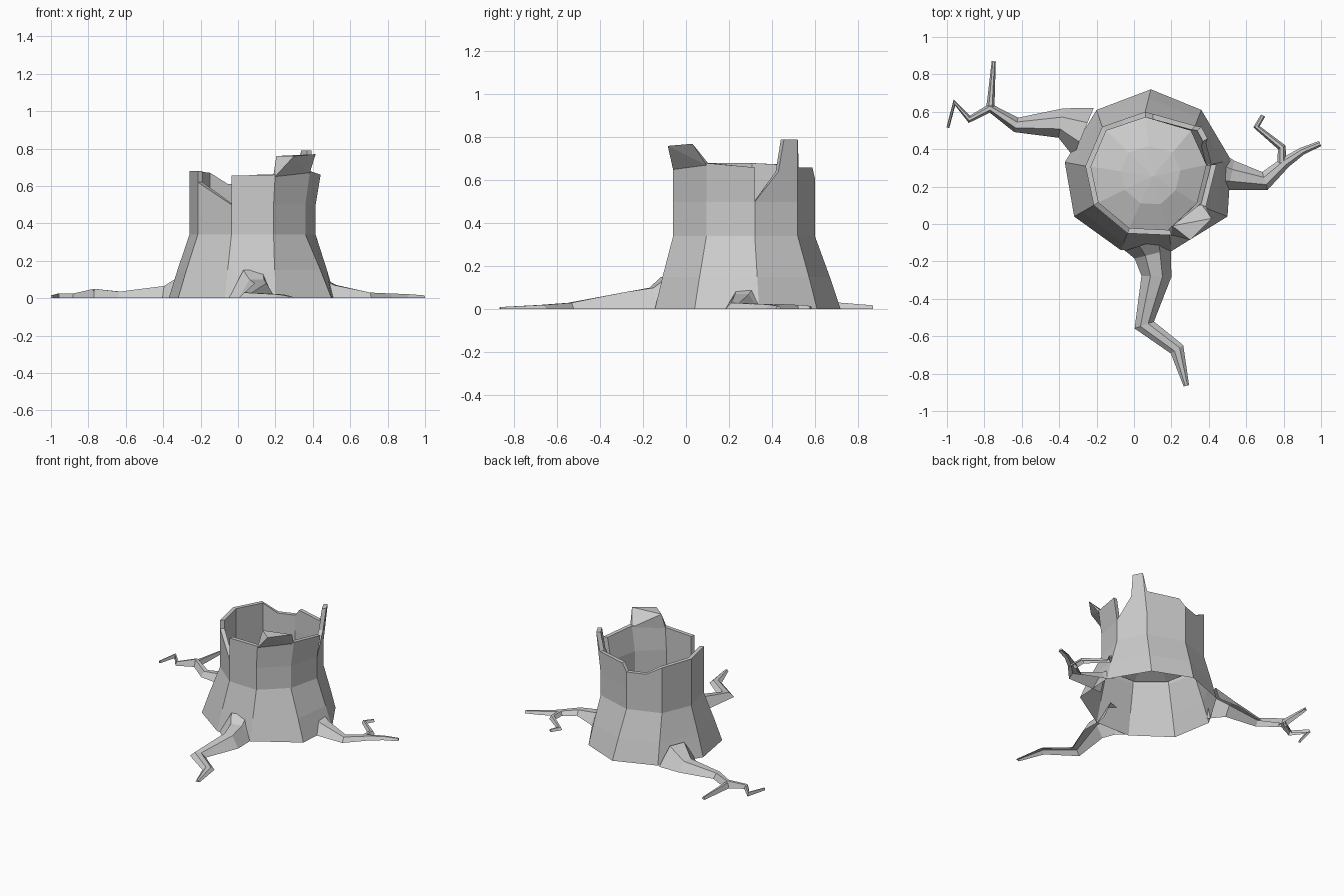
import bpy, bmesh
from mathutils import Vector

cube = bpy.data.objects.get("Cube")
if cube:
    bpy.data.objects.remove(cube, do_unlink=True)

wood = bpy.data.materials.new("grey_wood")
wood.use_nodes = True
GREY = (0.6, 0.6, 0.6, 1)
wood.diffuse_color = GREY
wood.node_tree.nodes["Principled BSDF"].inputs["Base Color"].default_value = GREY

CENTRE = Vector((0.08, 0.275, 0))
SIDES, WALL = 9, 0.03


def finish(name, bm, normals=True):
    bmesh.ops.remove_doubles(bm, verts=bm.verts, dist=0.0005)
    if normals:
        bmesh.ops.recalc_face_normals(bm, faces=bm.faces)
    mesh = bpy.data.meshes.new(name)
    bm.to_mesh(mesh)
    bm.free()
    mesh.materials.append(wood)
    obj = bpy.data.objects.new(name, mesh)
    bpy.context.collection.objects.link(obj)


def face(bm, points):
    clean = []
    for p in points:
        if not clean or (p - clean[-1]).length > 0.001:
            clean.append(p)
    if len(clean) > 2:
        bm.faces.new([bm.verts.new(p) for p in clean])


# Trunk: flared nine-sided shell, outlines at the ground and at the waist
GROUND = [(0.52, 0.34), (0.36, 0.61), (0.09, 0.72), (-0.2, 0.61), (-0.37, 0.33),
          (-0.32, 0.04), (-0.07, -0.14), (0.2, -0.145), (0.5, 0.04)]
WAIST = [(0.415, 0.32), (0.325, 0.52), (0.06, 0.6), (-0.17, 0.52), (-0.26, 0.31),
         (-0.215, 0.1), (-0.035, -0.05), (0.19, -0.06), (0.36, 0.095)]
ROWS = [0, 0.15, 0.34, 0.5]


def corner(k, z, inset=0):
    low = Vector((*GROUND[k % SIDES], 0))
    high = Vector((*WAIST[k % SIDES], 0))
    if z <= 0.15:
        p = low.lerp(high, 0.42 * z / 0.15)
    else:
        p = low.lerp(high, min(1, 0.42 + 0.58 * (z - 0.15) / 0.19))
    # the left side leans outward near the top
    p.x += max(0, p.x - CENTRE.x) * 0.5 * max(0, z - 0.5)
    p -= (p - CENTRE).normalized() * inset
    p.z = z
    return p


def on_panel(k, t, z, inset=0):
    return corner(k, z, inset).lerp(corner(k + 1, z, inset), t)


# Broken top edge of each panel as (fraction along, height)
TOPS = [
    [(0, 0.5), (0.55, 0.64), (0.68, 0.79), (1, 0.79)],
    [(0, 0.79), (0.06, 0.66), (0.85, 0.66), (1, 0.61)],
    [(0, 0.61), (0.55, 0.61), (1, 0.67)],
    [(0, 0.67), (1, 0.68)],
    [(0, 0.68), (1, 0.68)],
    [(0, 0.62), (1, 0.5)],
    [(0, 0.655), (1, 0.66)],
    [(0, 0.66), (1, 0.68)],
    [(0, 0.68), (1, 0.66)],
]

bm = bmesh.new()
for k, top in enumerate(TOPS):
    for low, high in zip(ROWS, ROWS[1:]):
        face(bm, [corner(k, low), corner(k + 1, low), corner(k + 1, high), corner(k, high)])
    # inner wall down to the hollow's floor
    face(bm, [corner(k, 0.5, WALL), corner(k + 1, 0.5, WALL),
              corner(k + 1, 0.34, WALL), corner(k, 0.34, WALL)])
    outer = [on_panel(k, t, z) for t, z in top]
    inner = [on_panel(k, t, z, WALL) for t, z in top]
    face(bm, [corner(k, 0.5), corner(k + 1, 0.5)] + outer[::-1])
    face(bm, [corner(k + 1, 0.5, WALL), corner(k, 0.5, WALL)] + inner)
    for i in range(len(top) - 1):
        face(bm, [outer[i], outer[i + 1], inner[i + 1], inner[i]])
    # torn ends where neighbouring panels differ in height
    for c, z, z_next, sign in ((k, top[0][1], TOPS[k - 1][-1][1], 1),
                               (k + 1, top[-1][1], TOPS[(k + 1) % SIDES][0][1], -1)):
        if z > z_next + 0.005:
            quad = [corner(c, z_next), corner(c, z), corner(c, z, WALL), corner(c, z_next, WALL)]
            face(bm, quad[::sign])
finish("trunk", bm, normals=False)

# Floor of the hollow: low faceted mound
bm = bmesh.new()
middle = CENTRE + Vector((0.02, -0.02, 0.41))
for k in range(SIDES):
    rim = [corner(j, 0.34, WALL) for j in (k, k + 1)]
    mid = [p.lerp(middle, 0.48) + Vector((0, 0, 0.02)) for p in rim]
    face(bm, [rim[0], rim[1], mid[1], mid[0]])
    face(bm, [mid[0], mid[1], middle])
finish("hollow_floor", bm)

# Bent splinter leaning out over the front edge
bm = bmesh.new()
flap = [corner(7, 0.65), corner(8, 0.67), corner(7, 0.65, WALL), corner(8, 0.67, WALL),
        (0.3, -0.085, 0.76), (0.415, 0.03, 0.77), (0.205, -0.01, 0.76)]
bmesh.ops.convex_hull(bm, input=[bm.verts.new(p) for p in flap])
finish("bent_splinter", bm)


# Roots: tapered ridged strips open below, each path point is (x, y, width, height)
def root(name, path):
    bm = bmesh.new()
    pts = [Vector((p[0], p[1], 0)) for p in path]
    rings = []
    for i, (p, (x, y, width, height)) in enumerate(zip(pts, path)):
        before = (p - pts[i - 1]).normalized() if i else Vector()
        after = (pts[i + 1] - p).normalized() if i < len(pts) - 1 else Vector()
        along = (before + after).normalized()
        side = Vector((-along.y, along.x, 0)) * width / 2
        up = Vector((0, 0, height))
        rings.append([p + side, p + side * 0.4 + up, p - side * 0.4 + up, p - side])
    for a, b in zip(rings, rings[1:]):
        for i in range(3):
            face(bm, [a[i], a[i + 1], b[i + 1], b[i]])
    face(bm, rings[-1])
    finish(name, bm)


root("front_root", [(0.08, -0.1, 0.27, 0.15), (0.1, -0.16, 0.2, 0.1), (0.12, -0.28, 0.16, 0.08),
                    (0.055, -0.54, 0.11, 0.03), (0.23, -0.67, 0.08, 0.02), (0.28, -0.865, 0.03, 0.01)])
root("right_root", [(-0.27, 0.49, 0.28, 0.13), (-0.39, 0.54, 0.16, 0.065), (-0.63, 0.53, 0.08, 0.035),
                    (-0.77, 0.62, 0.05, 0.05), (-0.88, 0.56, 0.04, 0.025), (-0.96, 0.65, 0.035, 0.025),
                    (-0.995, 0.515, 0.015, 0.015)])
root("right_root_fork", [(-0.77, 0.6, 0.05, 0.04), (-0.765, 0.66, 0.04, 0.035), (-0.75, 0.87, 0.022, 0.018)])
root("left_root", [(0.46, 0.275, 0.2, 0.1), (0.52, 0.26, 0.16, 0.07), (0.7, 0.23, 0.1, 0.03),
                   (0.81, 0.33, 0.06, 0.025), (0.9, 0.39, 0.04, 0.022), (0.995, 0.43, 0.03, 0.015)])
root("left_root_fork", [(0.79, 0.3, 0.05, 0.025), (0.79, 0.41, 0.045, 0.025), (0.655, 0.52, 0.035, 0.02),
                        (0.69, 0.58, 0.025, 0.015)])
